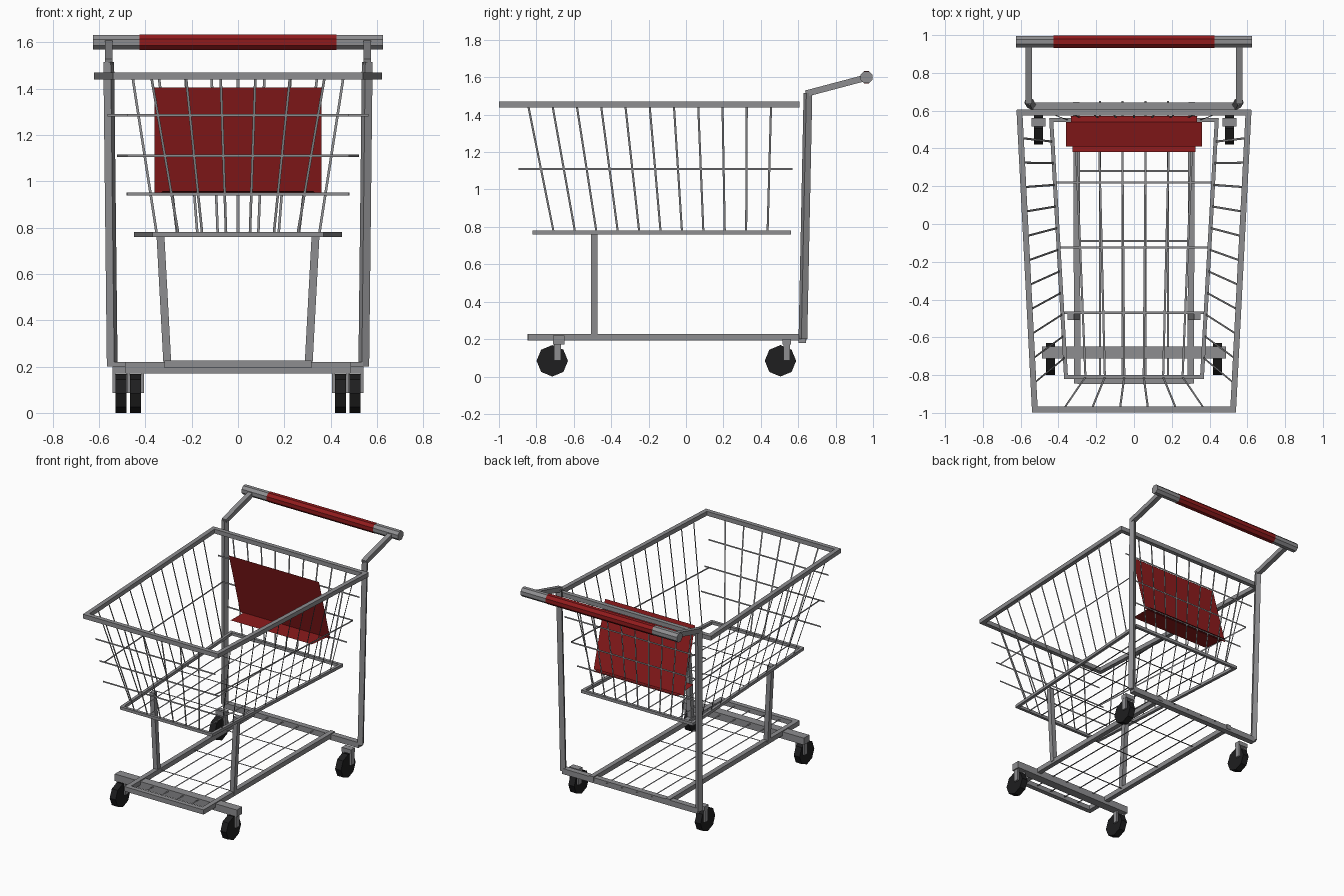
import bpy, bmesh, math
from mathutils import Vector, Matrix

if "Cube" in bpy.data.objects:
    bpy.data.objects.remove(bpy.data.objects["Cube"])


def material(name, rgb):
    m = bpy.data.materials.new(name)
    m.diffuse_color = (*rgb, 1)
    m.use_nodes = True
    m.node_tree.nodes["Principled BSDF"].inputs["Base Color"].default_value = m.diffuse_color
    return m


STEEL = material("steel grey", (0.27, 0.27, 0.28))
RED = material("dark red", (0.28, 0.011, 0.012))
RUBBER = material("black rubber", (0.013, 0.013, 0.014))


def finish(name, bm, mat):
    bmesh.ops.recalc_face_normals(bm, faces=bm.faces)
    me = bpy.data.meshes.new(name)
    bm.to_mesh(me)
    bm.free()
    me.materials.append(mat)
    ob = bpy.data.objects.new(name, me)
    bpy.context.collection.objects.link(ob)
    return ob


def bars(name, segments, w, h=None, ext=0.0, twist=0.0):
    """Square bars between pairs of points, all in one object."""
    h = h or w
    bm = bmesh.new()
    for a, b in segments:
        a, b = Vector(a), Vector(b)
        d = (b - a).normalized()
        ref = Vector((0, 0, 1)) if abs(d.z) < 0.8 else Vector((0, 1, 0))
        side = d.cross(ref).normalized()
        up = side.cross(d)
        rot = Matrix((side, d, up)).transposed().to_4x4()
        turn = Matrix.Rotation(math.copysign(twist, a.x), 4, d)
        size = Matrix.Diagonal((w, (b - a).length + 2 * ext, h, 1))
        bmesh.ops.create_cube(bm, size=1, matrix=Matrix.Translation((a + b) / 2) @ turn @ rot @ size)
    return finish(name, bm, mat=STEEL)


def wires(name, segments, across, w=0.011):
    """Flat ribbon wires, widened along the given axis."""
    bm = bmesh.new()
    o = Vector(across) * w / 2
    for a, b in segments:
        a, b = Vector(a), Vector(b)
        bm.faces.new([bm.verts.new(p) for p in (a - o, a + o, b + o, b - o)])
    return finish(name, bm, STEEL)


def drum(name, centre, radius, length, mat, phase=0.0):
    """Eight-sided cylinder lying along x."""
    bm = bmesh.new()
    bmesh.ops.create_cone(bm, cap_ends=True, segments=8, radius1=radius, radius2=radius, depth=length,
                          matrix=Matrix.Translation(centre) @ Matrix.Rotation(math.pi / 2, 4, 'Y')
                          @ Matrix.Rotation(phase, 4, 'Z'))
    return finish(name, bm, mat)


def plate(name, corners, mat):
    bm = bmesh.new()
    bm.faces.new([bm.verts.new(c) for c in corners])
    return finish(name, bm, mat)


def loop(pts):
    return list(zip(pts, pts[1:] + pts[:1]))


def both(segs):
    return [(tuple((s * p[0], p[1], p[2]) for p in seg)) for seg in segs for s in (-1, 1)]


X, Y, Z = (1, 0, 0), (0, 1, 0), (0, 0, 1)

# Basket: half widths and depths at the top and bottom rims
TOP = dict(z=1.455, yf=-0.983, yb=0.59, xf=0.525, xb=0.606)
BOT = dict(z=0.77, yf=-0.81, yb=0.55, xf=0.36, xb=0.438)


def level(z):
    t = (z - BOT["z"]) / (TOP["z"] - BOT["z"])
    return {k: BOT[k] + t * (TOP[k] - BOT[k]) for k in TOP}


def side_x(r, y):
    return r["xf"] + (r["xb"] - r["xf"]) * (y - r["yf"]) / (r["yb"] - r["yf"])


for name, r, w in (("basket_top_rim", TOP, 0.031), ("basket_bottom_rim", BOT, 0.021)):
    z = r["z"]
    bars(name, loop([(-r["xf"], r["yf"], z), (r["xf"], r["yf"], z),
                     (r["xb"], r["yb"], z), (-r["xb"], r["yb"], z)]), w, ext=w * 0.45)

# Front, back and side upright wires
odd = [k / 7 for k in (-5, -3, -1, 1, 3, 5)]
wires("front_wires", [((f * TOP["xf"], TOP["yf"], TOP["z"]), (f * BOT["xf"], BOT["yf"], BOT["z"]))
                      for f in odd], X)
wires("back_wires", [((k / 5 * 0.57, TOP["yb"], TOP["z"]), (k / 5 * BOT["xb"], BOT["yb"], BOT["z"]))
                     for k in range(-4, 5)], X)
side = []
for k in range(11):
    yt, yb = -0.845 + 0.13 * k, -0.707 + 0.1143 * k
    side.append(((side_x(TOP, yt), yt, TOP["z"]), (side_x(BOT, yb), yb, BOT["z"])))
wires("side_wires", both(side), Y)

# Horizontal wires around the basket
rows = []
for z in (0.945, 1.11, 1.285):
    r = level(z)
    rows.append(((-0.48, r["yf"], z), (0.48, r["yf"], z)))
    rows.append(((-r["xb"], r["yb"], z), (r["xb"], r["yb"], z)))
wires("horizontal_wires", rows, Z)
m = level(1.11)
wires("side_horizontal_wires", both([((m["xf"], m["yf"], 1.11), (m["xb"], m["yb"], 1.11))]), Z)

# Basket floor
wires("basket_floor_long_wires", [((f * BOT["xf"], BOT["yf"], 0.77), (f * BOT["xb"], BOT["yb"], 0.77))
                                  for f in odd], X)
wires("basket_floor_cross_wires", both([((0, y, 0.77), (side_x(BOT, y), y, 0.77))
                                        for y in (0.22, -0.125, -0.47)]), Y)

# Lower rack
bars("rack_rails", both([((0.3, -0.845, 0.21), (0.305, 0.645, 0.21))]), 0.034)
bars("rack_front_bar", [((-0.3, -0.83, 0.21), (0.3, -0.83, 0.21))], 0.034)
wires("rack_long_wires", [((x, -0.84, 0.21), (x, 0.65, 0.21)) for x in (-0.18, -0.06, 0.06, 0.18)], X)
wires("rack_cross_wires", [((-0.3, y, 0.21), (0.3, y, 0.21)) for y in (0.28, -0.09, -0.47)], Y)
bars("front_axle_bar", [((-0.488, -0.68, 0.195), (0.488, -0.68, 0.195))], 0.062, 0.05)
bars("rear_axle_bar", [((-0.54, 0.622, 0.2), (0.54, 0.622, 0.2))], 0.04)
bars("basket_posts", both([((0.305, -0.49, 0.21), (0.335, -0.49, 0.77))]), 0.034)

# Uprights, slightly turned, and handle
bars("rear_uprights", both([((0.543, 0.625, 0.2), (0.558, 0.652, 1.515))]), 0.035, twist=-math.radians(25))
bars("handle_arms", both([((0.558, 0.65, 1.515), (0.558, 0.96, 1.597))]), 0.034, ext=0.01)
drum("handle_bar", (0, 0.965, 1.6), 0.034, 1.25, STEEL, math.pi / 8)
drum("handle_grip", (0, 0.965, 1.6), 0.0355, 0.85, RED, math.pi / 8)

# Child seat: leaning back board and flat flap
plate("seat_board", [(-0.36, 0.41, 1.405), (0.36, 0.41, 1.405), (0.36, 0.54, 0.945), (-0.36, 0.54, 0.945)], RED)
plate("seat_flap", [(-0.325, 0.38, 0.957), (0.325, 0.38, 0.957), (0.335, 0.572, 0.948), (-0.335, 0.572, 0.948)], RED)

# Casters
for end, x, yw, yf in (("front", 0.443, -0.715, -0.687), ("rear", 0.505, 0.505, 0.538)):
    for s, tag in ((-1, "left"), (1, "right")):
        drum(f"{end}_{tag}_wheel", (s * x, yw, 0.084), 0.084, 0.047, RUBBER)
        bars(f"{end}_{tag}_fork", [((s * x + o, yf, 0.085), (s * x + o, yf, 0.18)) for o in (-0.03, 0.03)],
             0.013, 0.036)
        bars(f"{end}_{tag}_bracket", [((s * x - 0.037, yf, 0.185), (s * x + 0.037, yf, 0.185))], 0.045, 0.03)
